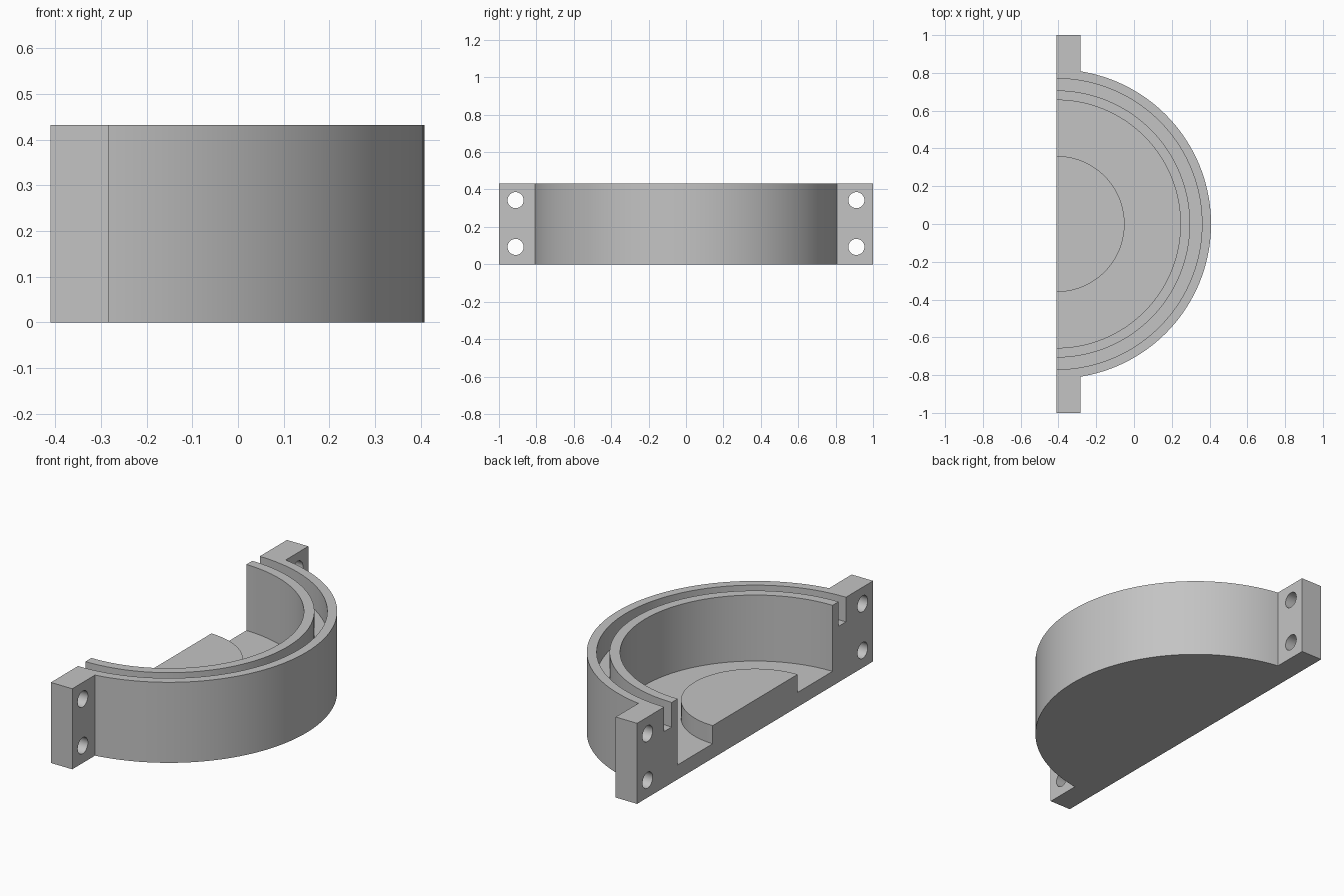
import bpy, bmesh, math
from mathutils import Matrix, Vector

if "Cube" in bpy.data.objects:
    bpy.data.objects.remove(bpy.data.objects["Cube"], do_unlink=True)

BACK = -0.41            # flat cut plane, also the axis of the half round
HEIGHT = 0.432
RADIUS = 0.818

grey = bpy.data.materials.new("plain grey")
grey.use_nodes = True
grey.diffuse_color = (0.55, 0.55, 0.55, 1)
grey.node_tree.nodes["Principled BSDF"].inputs["Base Color"].default_value = grey.diffuse_color


def make_object(name, bm):
    bmesh.ops.recalc_face_normals(bm, faces=bm.faces[:])
    mesh = bpy.data.meshes.new(name)
    bm.to_mesh(mesh)
    bm.free()
    mesh.materials.append(grey)
    obj = bpy.data.objects.new(name, mesh)
    bpy.context.collection.objects.link(obj)
    return obj


def activate(obj):
    bpy.ops.object.select_all(action="DESELECT")
    obj.select_set(True)
    bpy.context.view_layer.objects.active = obj


# Half-round housing: double rim with a groove, floor and raised disc
profile = [(0, 0), (RADIUS, 0), (RADIUS, HEIGHT), (0.77, HEIGHT), (0.77, 0.3),
           (0.707, 0.3), (0.707, HEIGHT), (0.656, HEIGHT), (0.656, 0.078),
           (0.36, 0.078), (0.36, 0.175), (0, 0.175)]
bm = bmesh.new()
verts = [bm.verts.new((BACK, -r, z)) for r, z in profile]
edges = [bm.edges.new(pair) for pair in zip(verts, verts[1:])]
bmesh.ops.spin(bm, geom=verts + edges, cent=(BACK, 0, 0), axis=(0, 0, 1),
               angle=math.pi, steps=72)
bmesh.ops.remove_doubles(bm, verts=bm.verts[:], dist=0.0001)
# Close the flat cut face
bmesh.ops.edgeloop_fill(bm, edges=[e for e in bm.edges if e.is_boundary])
housing = make_object("half_round_housing", bm)

# Flange block, following the housing wall on its inner side
bm = bmesh.new()
thick = 0.127
inner = math.sqrt(RADIUS ** 2 - thick ** 2)
outline = [(0, RADIUS), (thick, inner), (thick, 1), (0, 1)]
base = bm.faces.new([bm.verts.new((BACK + x, y, 0)) for x, y in outline])
top = bmesh.ops.extrude_face_region(bm, geom=[base])["geom"]
bmesh.ops.translate(bm, vec=Vector((0, 0, HEIGHT)),
                    verts=[v for v in top if isinstance(v, bmesh.types.BMVert)])
flanges = make_object("bolt_flanges", bm)

# Two bolt holes through the flange
bm = bmesh.new()
for z in (0.093, 0.343):
    place = Matrix.Translation((BACK + thick / 2, 0.911, z)) @ Matrix.Rotation(math.pi / 2, 4, "Y")
    bmesh.ops.create_cone(bm, cap_ends=True, segments=32, radius1=0.043,
                          radius2=0.043, depth=0.4, matrix=place)
cutter = make_object("hole_cutter", bm)
cutter.hide_render = True

activate(flanges)
holes = flanges.modifiers.new("holes", "BOOLEAN")
holes.operation = "DIFFERENCE"
holes.solver = "EXACT"
holes.object = cutter
bpy.ops.object.modifier_apply(modifier=holes.name)
bpy.data.objects.remove(cutter, do_unlink=True)

# Matching flange on the other end
mirror = flanges.modifiers.new("mirror", "MIRROR")
mirror.use_axis = (False, True, False)
mirror.use_mirror_merge = False
bpy.ops.object.modifier_apply(modifier=mirror.name)

for obj in (housing, flanges):
    activate(obj)
    bpy.ops.object.shade_smooth_by_angle(angle=math.radians(30))
